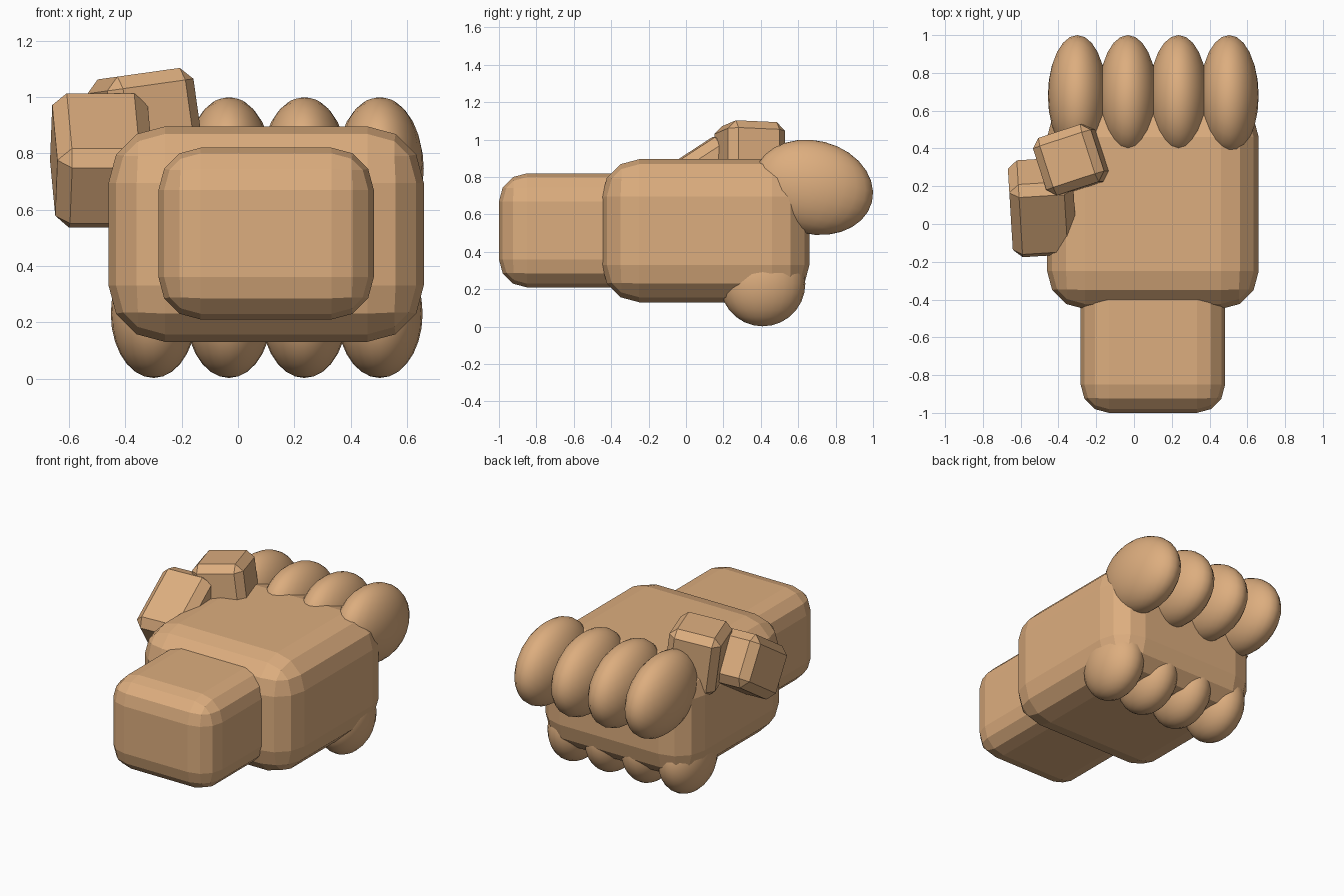
import bpy, bmesh
from math import radians
from mathutils import Matrix, Vector

if "Cube" in bpy.data.objects:
    bpy.data.objects.remove(bpy.data.objects["Cube"])

skin = bpy.data.materials.new("skin")
skin.diffuse_color = (0.72, 0.42, 0.21, 1)
skin.use_nodes = True
skin.node_tree.nodes["Principled BSDF"].inputs["Base Color"].default_value = skin.diffuse_color


def add_object(name, bm, centre, rot, smooth):
    for f in bm.faces:
        f.smooth = smooth
    me = bpy.data.meshes.new(name)
    bm.to_mesh(me)
    bm.free()
    me.materials.append(skin)
    ob = bpy.data.objects.new(name, me)
    bpy.context.collection.objects.link(ob)
    ob.matrix_world = Matrix.Translation(centre) @ rot
    return ob


def block(name, centre, size, bevel, segments, rot=Matrix()):
    bm = bmesh.new()
    bmesh.ops.create_cube(bm, size=1)
    bmesh.ops.scale(bm, vec=Vector(size), verts=bm.verts)
    ob = add_object(name, bm, Vector(centre), rot, False)
    mod = ob.modifiers.new("rounded_edges", 'BEVEL')
    mod.width = bevel
    mod.segments = segments
    return ob


def ellipsoid(name, centre, radii, rot=Matrix()):
    bm = bmesh.new()
    bmesh.ops.create_uvsphere(bm, u_segments=24, v_segments=14, radius=1)
    bmesh.ops.scale(bm, vec=Vector(radii), verts=bm.verts)
    return add_object(name, bm, Vector(centre), rot, True)


def turn(degrees, axis):
    return Matrix.Rotation(radians(degrees), 4, axis)


# Palm and wrist
block("palm", (0.10, 0.105, 0.513), (1.12, 1.11, 0.765), 0.2, 3)
block("wrist", (0.10, -0.62, 0.515), (0.765, 0.76, 0.61), 0.15, 3)

# Curled fingers: knuckle above, fingertip tucked under the palm
for i in range(4):
    x = -0.30 + 0.268 * i
    ellipsoid(f"knuckle_{i + 1}", (x, 0.68, 0.745), (0.156, 0.324, 0.25), turn(-14, 'X'))
    ellipsoid(f"fingertip_{i + 1}", (x, 0.41, 0.23), (0.152, 0.228, 0.228))

# Two-part thumb
block("thumb_base", (-0.485, 0.088, 0.775), (0.34, 0.46, 0.335), 0.05, 1,
      turn(3.5, 'Z') @ turn(33, 'X'))
block("thumb_tip", (-0.325, 0.34, 0.885), (0.325, 0.32, 0.40), 0.045, 1,
      turn(-8, 'Y') @ turn(18, 'Z'))
